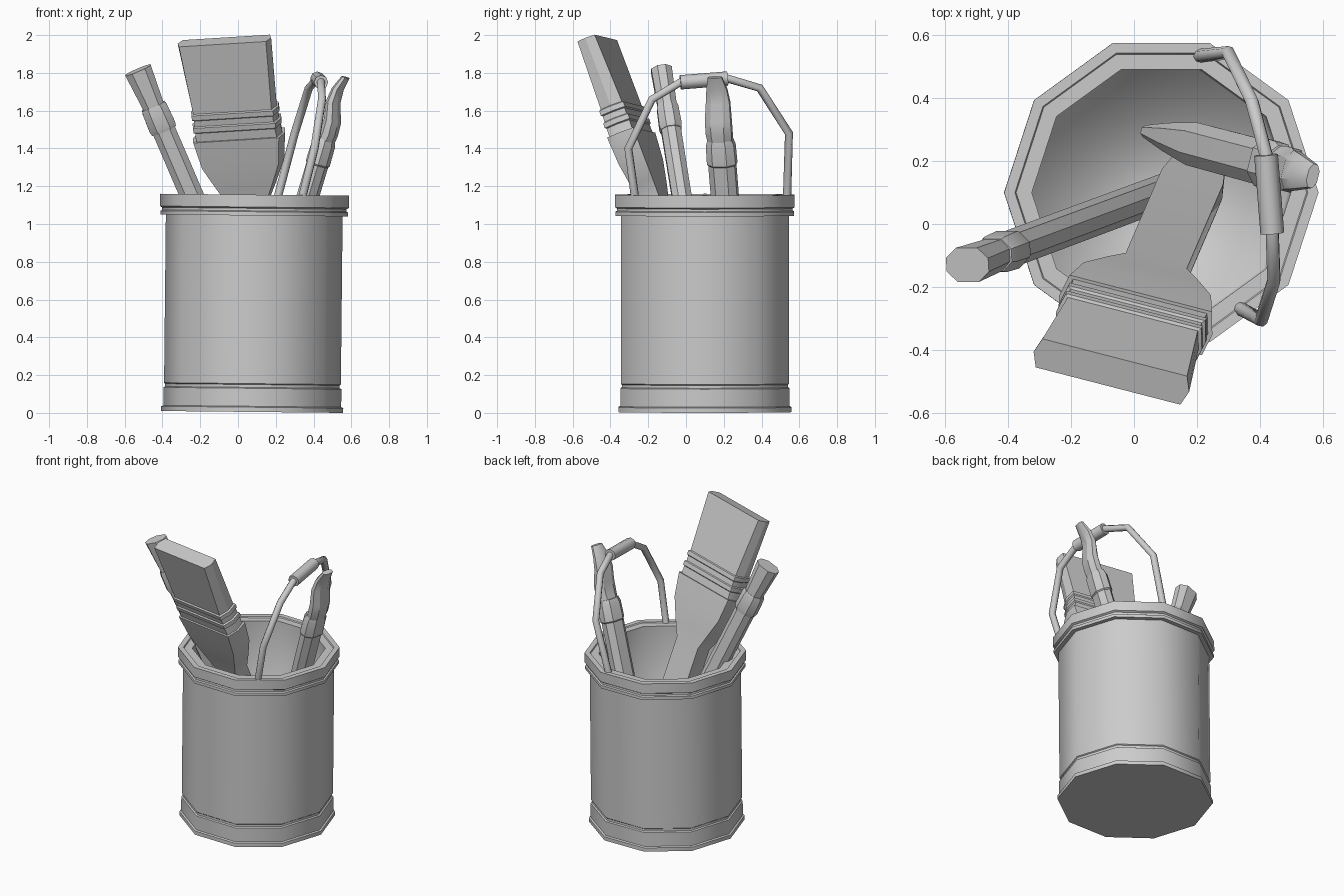
import bpy, bmesh, math
from mathutils import Vector, Matrix

if "Cube" in bpy.data.objects:
    bpy.data.objects.remove(bpy.data.objects["Cube"], do_unlink=True)

grey = bpy.data.materials.new("plain_grey")
grey.use_nodes = True
COLOUR = (0.6, 0.6, 0.6, 1)
grey.diffuse_color = COLOUR
grey.node_tree.nodes["Principled BSDF"].inputs["Base Color"].default_value = COLOUR


def loft(name, rings, angle, cap_start=True, cap_end=True):
    """Skin a list of equal-length point rings into one mesh."""
    bm = bmesh.new()
    loops = [[bm.verts.new(p) for p in ring] for ring in rings]
    n = len(loops[0])
    for a, b in zip(loops, loops[1:]):
        for i in range(n):
            j = (i + 1) % n
            bm.faces.new((a[i], a[j], b[j], b[i]))
    if cap_start:
        bm.faces.new(loops[0][::-1])
    if cap_end:
        bm.faces.new(loops[-1])
    if cap_start or cap_end:
        bmesh.ops.recalc_face_normals(bm, faces=bm.faces)
    mesh = bpy.data.meshes.new(name)
    bm.to_mesh(mesh)
    bm.free()
    obj = bpy.data.objects.new(name, mesh)
    bpy.context.collection.objects.link(obj)
    mesh.materials.append(grey)
    bpy.ops.object.select_all(action='DESELECT')
    obj.select_set(True)
    bpy.context.view_layer.objects.active = obj
    bpy.ops.object.shade_smooth_by_angle(angle=math.radians(angle))
    return obj


# Pot: ten-sided, leaning very slightly to the right
SIDES = 10
lean = Matrix.Translation((0.075, 0.1, 0.005)) @ Matrix.Rotation(math.radians(0.6), 4, 'Y')


def ring(r, z):
    turn = 2 * math.pi / SIDES
    return [lean @ Vector((r * math.cos(i * turn), r * math.sin(i * turn), z))
            for i in range(SIDES)]


def pot_part(name, profile, angle=40, **caps):
    return loft(name, [ring(r, z) for r, z in profile], angle, **caps)


pot_part("pot_outside", [
    (0.482, 0), (0.482, 0.025), (0.471, 0.03), (0.471, 0.125), (0.462, 0.13),
    (0.462, 0.145), (0.468, 0.15), (0.468, 1.04), (0.497, 1.04), (0.497, 1.06),
    (0.488, 1.065), (0.488, 1.078), (0.5, 1.085), (0.5, 1.15), (0.466, 1.15),
    (0.462, 1.143), (0.412, 1.143)], cap_end=False)
pot_part("pot_inside", [(0.412, 1.143), (0.412, 0.03)], 100, cap_start=False)


# Brushes: flattened cross-sections placed along a leaning axis
def brush(name, tip, axis, width_dir, shape, sections, angle=30):
    """sections: (drop below tip, half width, half thickness, sideways bend)."""
    tip, axis = Vector(tip), Vector(axis)
    up = axis.normalized()
    w = Vector(width_dir)
    w = (w - up * w.dot(up)).normalized()
    t = up.cross(w)
    rings = []
    for drop, hw, ht, bend in sections:
        c = tip - axis * drop + t * bend
        rings.append([c + w * hw * x + t * ht * y for x, y in shape])
    return loft(name, rings, angle)


def straight(*rows):
    return [row + (0,) for row in rows]


SLAB = [(1, 0), (0.93, 1), (-0.93, 1), (-1, 0), (-0.93, -1), (0.93, -1)]
OCTAGON = [(1, 0.4), (0.5, 1), (-0.5, 1), (-1, 0.4),
           (-1, -0.4), (-0.5, -1), (0.5, -1), (1, -0.4)]

wide = dict(tip=(-0.072, -0.47, 1.97), axis=(-0.155, -0.36, 1),
            width_dir=(0.49, -0.13, 0.04), shape=SLAB)
brush("wide_brush_bristles", sections=straight((0, 0.256, 0.05), (0.38, 0.228, 0.062)), **wide)
brush("wide_brush_ferrule", sections=straight(
    (0.355, 0.23, 0.062), (0.36, 0.24, 0.07), (0.385, 0.24, 0.07), (0.39, 0.232, 0.064),
    (0.42, 0.232, 0.064), (0.425, 0.242, 0.072), (0.45, 0.242, 0.072), (0.455, 0.234, 0.066),
    (0.51, 0.238, 0.066)), **wide)
brush("wide_brush_handle", sections=straight(
    (0.5, 0.252, 0.076), (0.64, 0.225, 0.072), (0.76, 0.16, 0.062),
    (0.85, 0.108, 0.052), (1.6, 0.108, 0.05), (1.84, 0.08, 0.04)), **wide)

thin = dict(tip=(-0.53, -0.13, 1.815), axis=(-0.43, -0.16, 1),
            width_dir=(1, 0, 0.43), shape=OCTAGON)
brush("thin_brush_bristles", sections=straight((0, 0.073, 0.055), (0.21, 0.056, 0.05)), **thin)
brush("thin_brush_ferrule", sections=straight(
    (0.19, 0.064, 0.052), (0.21, 0.07, 0.057), (0.3, 0.073, 0.06), (0.32, 0.068, 0.055)), **thin)
brush("thin_brush_handle", sections=straight(
    (0.31, 0.062, 0.052), (1.5, 0.062, 0.05), (1.7, 0.045, 0.035)), **thin)

bent = dict(tip=(0.56, 0.155, 1.78), axis=(0.3, -0.08, 1),
            width_dir=(0.25, 1, 0), shape=OCTAGON)
brush("bent_brush_bristles", sections=[
    (0, 0.038, 0.018, -0.01), (0.07, 0.055, 0.026, 0.012), (0.14, 0.064, 0.032, 0.015),
    (0.23, 0.07, 0.04, -0.01), (0.3, 0.07, 0.042, -0.012), (0.37, 0.06, 0.045, 0)], **bent)
brush("bent_brush_ferrule", sections=straight(
    (0.33, 0.066, 0.048), (0.36, 0.076, 0.056), (0.46, 0.078, 0.058), (0.47, 0.07, 0.05)), **bent)
brush("bent_brush_handle", sections=straight(
    (0.46, 0.072, 0.052), (1.2, 0.07, 0.052), (1.5, 0.045, 0.035), (1.73, 0.02, 0.02)), **bent)


# Carrying handle: bent wire with a thicker grip
def tube(name, points, radius):
    curve = bpy.data.curves.new(name, 'CURVE')
    curve.dimensions = '3D'
    curve.bevel_depth = radius
    curve.bevel_resolution = 2
    curve.use_fill_caps = True
    spline = curve.splines.new('POLY')
    spline.points.add(len(points) - 1)
    for p, co in zip(spline.points, points):
        p.co = (*co, 1)
    curve.materials.append(grey)
    obj = bpy.data.objects.new(name, curve)
    bpy.context.collection.objects.link(obj)
    bpy.ops.object.select_all(action='DESELECT')
    obj.select_set(True)
    bpy.context.view_layer.objects.active = obj
    bpy.ops.object.convert(target='MESH')
    bpy.ops.object.shade_smooth_by_angle(angle=math.radians(50))


grip_ends = [(0.42, 0.22, 1.77), (0.44, -0.03, 1.75)]
tube("handle_wire", [(0.21, 0.535, 1.14), (0.3, 0.545, 1.48), (0.375, 0.39, 1.72)] + grip_ends
     + [(0.445, -0.18, 1.66), (0.405, -0.305, 1.4), (0.34, -0.27, 1.14)], 0.022)
tube("handle_grip", grip_ends, 0.038)
